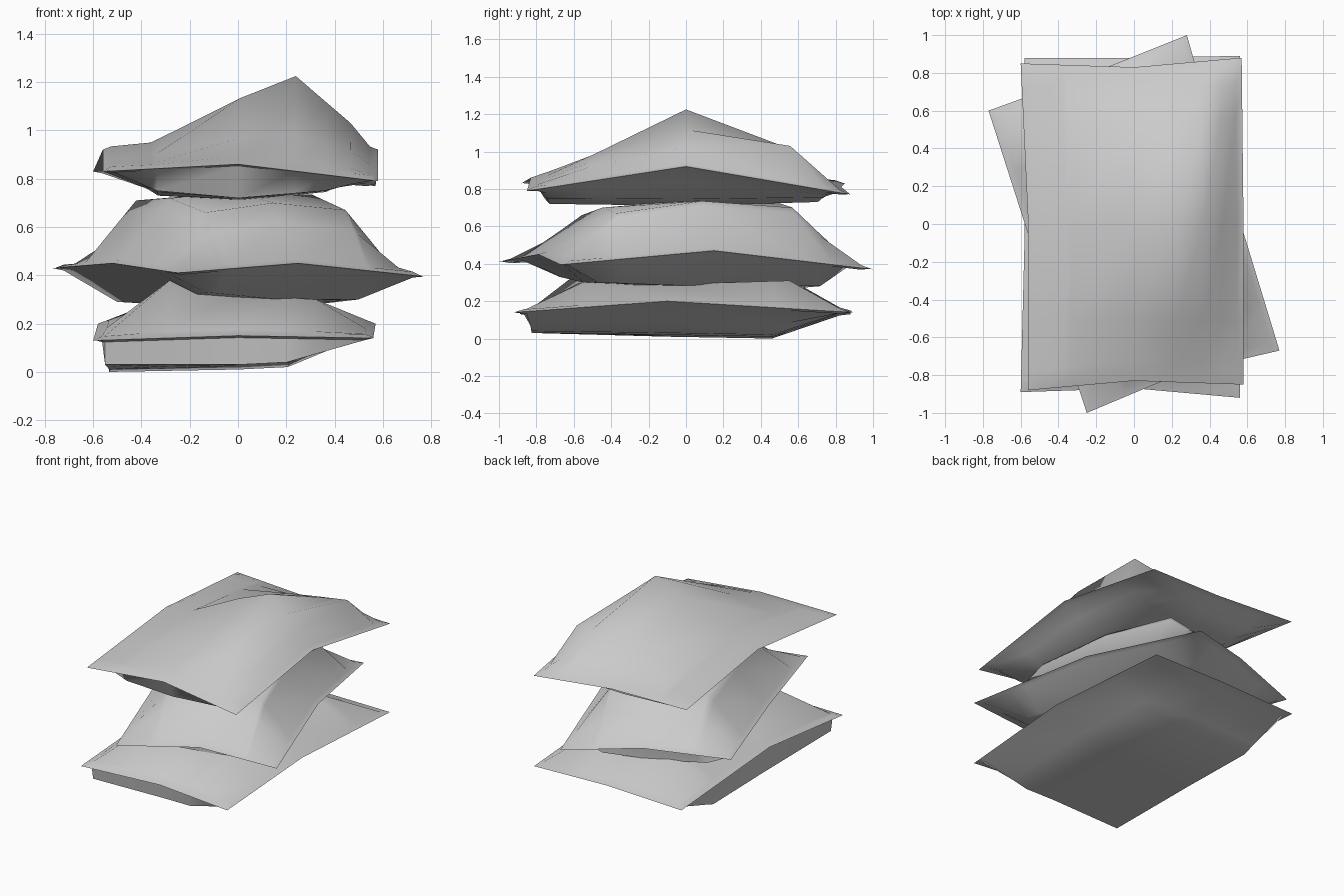
import bpy, bmesh, math
from mathutils import Vector

if "Cube" in bpy.data.objects:
    bpy.data.objects.remove(bpy.data.objects["Cube"])


def lerp_table(t, knots, values):
    """Piecewise linear lookup."""
    for i in range(len(knots) - 1):
        if t <= knots[i + 1] + 1e-9:
            f = (t - knots[i]) / (knots[i + 1] - knots[i])
            return values[i] * (1 - f) + values[i + 1] * f
    return values[-1]


def seam_patch(seam):
    """Surface spanned by the seam: corners and edge middles, from front left round."""
    fl, f, fr, r, br, b, bl, l = [Vector(p) for p in seam]
    K = (-1, 0, 1)

    def at(u, v):
        s, t = (u + 1) / 2, (v + 1) / 2
        front, back = lerp_table(u, K, (fl, f, fr)), lerp_table(u, K, (bl, b, br))
        left, right = lerp_table(v, K, (fl, l, bl)), lerp_table(v, K, (fr, r, br))
        corners = (fl * (1 - s) + fr * s) * (1 - t) + (bl * (1 - s) + br * s) * t
        return front * (1 - t) + back * t + left * (1 - s) + right * s - corners
    return at


def pillow(name, seam, top, bottom):
    """Two bulging sheets joined at a flat seam; each sheet is (u knots, v knots, 3x3 heights)."""
    patch = seam_patch(seam)
    rim = (-1, -0.94, 0, 0.94, 1)
    us = sorted(set(rim + top[0] + bottom[0]))
    vs = sorted(set(rim + top[1] + bottom[1]))
    bm = bmesh.new()
    for (ku, kv, heights), sign in ((top, 1), (bottom, -1)):
        e = 0.012 * sign
        ks_u, ks_v = (-1, -0.94) + ku + (0.94, 1), (-1, -0.94) + kv + (0.94, 1)
        bulge = [[0, e, e, e, e, e, 0]]
        for v, row in zip(kv, heights):
            bulge.append([0, e] + [h - patch(u, v).z for u, h in zip(ku, row)] + [e, 0])
        bulge = [[0] * 7] + bulge + [bulge[0], [0] * 7]
        grid = []
        for v in vs:
            line = []
            for u in us:
                p = patch(u, v)
                p.z += lerp_table(v, ks_v, [lerp_table(u, ks_u, r) for r in bulge])
                line.append(bm.verts.new(p))
            grid.append(line)
        for j in range(len(vs) - 1):
            for i in range(len(us) - 1):
                quad = [grid[j][i], grid[j][i + 1], grid[j + 1][i + 1], grid[j + 1][i]]
                bm.faces.new(quad[::sign])
    bmesh.ops.remove_doubles(bm, verts=bm.verts, dist=0.0005)
    bmesh.ops.recalc_face_normals(bm, faces=bm.faces)
    me = bpy.data.meshes.new(name)
    bm.to_mesh(me)
    bm.free()
    ob = bpy.data.objects.new(name, me)
    bpy.context.collection.objects.link(ob)
    bpy.context.view_layer.objects.active = ob
    ob.select_set(True)
    bpy.ops.object.shade_smooth_by_angle(angle=math.radians(50))
    ob.select_set(False)


# bottom pillow: flat base, dented on top
pillow("bottom_pillow",
       [(-.60, -.89, .13), (0, -.87, .15), (.56, -.92, .14), (.57, -.1, .20),
        (.56, .89, .14), (0, .88, .15), (-.58, .88, .13), (-.58, -.1, .20)],
       ((-.48, 0, .57), (-.57, 0, .66),
        ((.38, .32, .30), (.31, .27, .29), (.32, .31, .31))),
       ((-.92, 0, .36), (-.92, 0, .57),
        ((.03, .03, .04), (.01, .02, .03), (.0, .01, .02))))

# middle pillow: turned, squashed flat between the others
pillow("middle_pillow",
       [(-.25, -1.0, .41), (.25, -.79, .45), (.77, -.67, .395), (.52, .15, .47),
        (.28, 1.0, .37), (-.22, .80, .44), (-.77, .60, .43), (-.52, -.18, .45)],
       ((-.55, 0, .58), (-.57, 0, .58),
        ((.66, .70, .67), (.72, .74, .735), (.71, .735, .70))),
       ((-.62, 0, .62), (-.7, 0, .75),
        ((.33, .30, .30), (.28, .26, .28), (.29, .27, .28))))

# top pillow: off-centre peak with a ridge to the back right corner
pillow("top_pillow",
       [(-.56, -.88, .83), (0, -.83, .86), (.58, -.85, .79), (.58, 0, .92),
        (.57, .88, .77), (0, .83, .81), (-.60, .85, .83), (-.56, 0, .92)],
       ((-.65, .4, .8), (-.6, 0, .64),
        ((.90, .98, .92), (.95, 1.225, 1.03), (.89, 1.0, 1.03))),
       ((-.6, 0, .62), (-.88, 0, .85),
        ((.75, .72, .75), (.73, .71, .745), (.75, .73, .755))))
